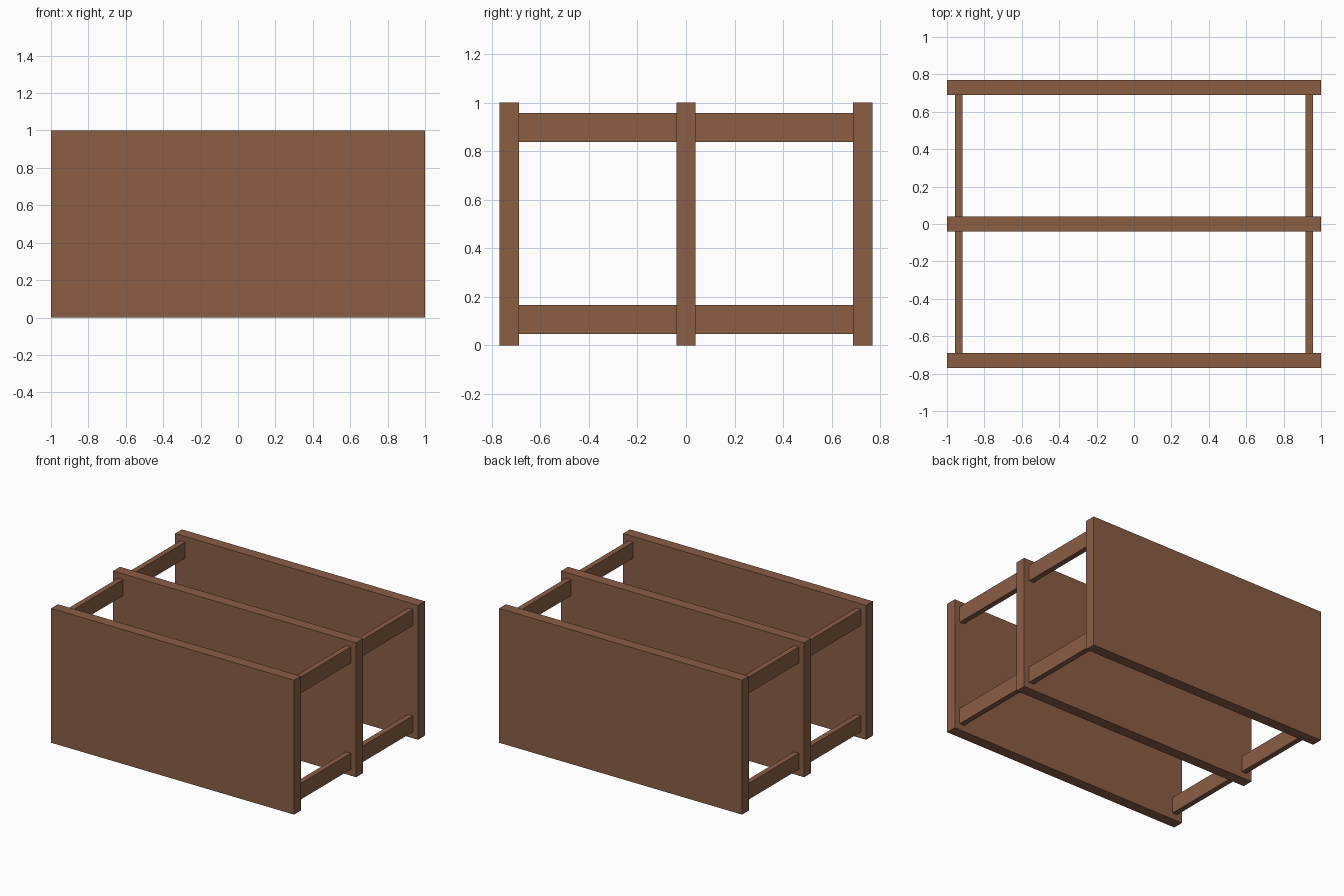
import bpy

if "Cube" in bpy.data.objects:
    bpy.data.objects.remove(bpy.data.objects["Cube"])

wood = bpy.data.materials.new("brown wood")


def lin(c):
    c /= 255
    return c / 12.92 if c <= 0.04045 else ((c + 0.055) / 1.055) ** 2.4


wood.diffuse_color = (lin(139), lin(94), lin(69), 1)
wood.use_nodes = True
wood.node_tree.nodes["Principled BSDF"].inputs["Base Color"].default_value = wood.diffuse_color


def box(name, size, centre):
    bpy.ops.mesh.primitive_cube_add(size=1, location=centre)
    ob = bpy.context.object
    ob.name = name
    ob.scale = size
    bpy.ops.object.transform_apply(location=False, rotation=False, scale=True)
    ob.data.materials.append(wood)


# Three upright panels
for name, y in (("front_panel", -0.729), ("middle_panel", 0), ("back_panel", 0.729)):
    box(name, (2, 0.08, 1), (0, y, 0.5))

# Rails joining the panels near each end, upper and lower
for xs, side in ((-1, "left"), (1, "right")):
    for ys, bay in ((-1, "front"), (1, "back")):
        for z, level in ((0.107, "lower"), (0.898, "upper")):
            box(f"{side}_{bay}_{level}_rail", (0.04, 0.649, 0.12),
                (xs * 0.937, ys * 0.3645, z))
